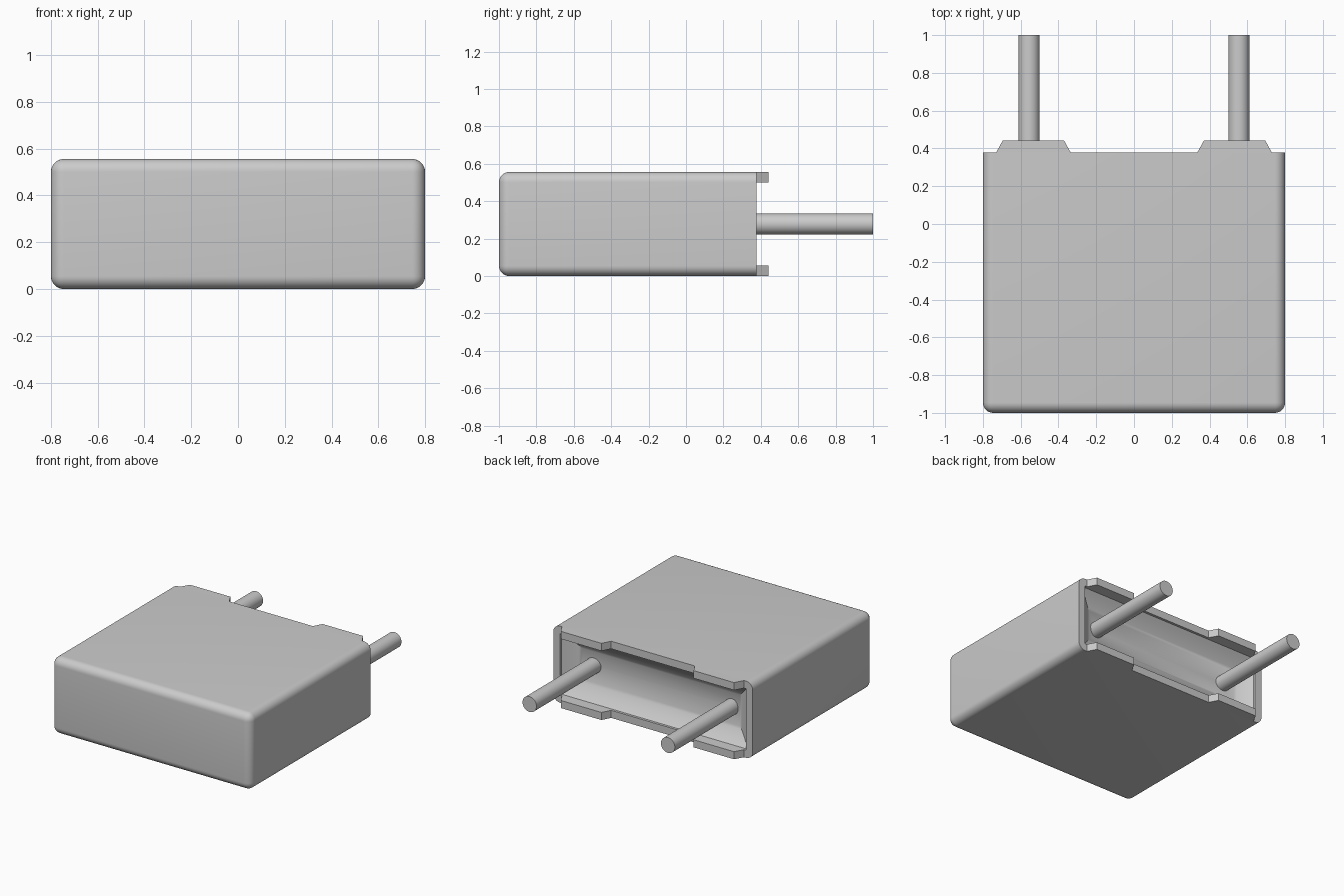
import bpy, bmesh, math

if "Cube" in bpy.data.objects:
    bpy.data.objects.remove(bpy.data.objects["Cube"])

HX, H, T = 0.8, 0.556, 0.055      # half width, height, wall / corner radius
YF, YB, YT = -1.0, 0.378, 0.442   # front, rim, tab end


def make(name, bm, smooth=True):
    bmesh.ops.recalc_face_normals(bm, faces=bm.faces)
    me = bpy.data.meshes.new(name)
    bm.to_mesh(me)
    bm.free()
    ob = bpy.data.objects.new(name, me)
    bpy.context.collection.objects.link(ob)
    if smooth:
        bpy.ops.object.select_all(action='DESELECT')
        ob.select_set(True)
        bpy.context.view_layer.objects.active = ob
        bpy.ops.object.shade_smooth_by_angle(angle=math.radians(35))
    return ob


def box(x0, x1, y0, y1, z0, z1):
    bm = bmesh.new()
    bmesh.ops.create_cube(bm, size=1)
    for v in bm.verts:
        v.co = (x1 if v.co.x > 0 else x0, y1 if v.co.y > 0 else y0, z1 if v.co.z > 0 else z0)
    return bm


# Case: rounded everywhere except around the open back
bm = box(-HX, HX, YF, YB, 0, H)
edges = [e for e in bm.edges if not all(v.co.y > 0 for v in e.verts)]
bmesh.ops.bevel(bm, geom=edges, offset=T, segments=8, profile=0.5, affect='EDGES')
case = make("case", bm)

# Cavity cut into the back
cutter = make("cavity_cutter", box(-HX + T, HX - T, 0.1, 0.6, T, H - T), False)
cutter.hide_render = True
cutter.hide_set(True)
mod = case.modifiers.new("cavity", 'BOOLEAN')
mod.operation = 'DIFFERENCE'
mod.solver = 'EXACT'
mod.object = cutter

# Potting fill: concave surface sinking from the walls, mitred at the corners
bm = bmesh.new()
N, rings = 12, []
mid = H / 2 - T
for i in range(N + 1):
    d = (mid - 0.001) * i / N
    y = 0.26 + 0.1 * (1 - i / N) ** 2
    x, z = HX - T - d, mid - d
    rings.append([bm.verts.new((sx * x, y, H / 2 + sz * z))
                  for sx, sz in ((-1, -1), (1, -1), (1, 1), (-1, 1))])
for a, b in zip(rings, rings[1:]):
    for k in range(4):
        m = (k + 1) % 4
        bm.faces.new((a[k], a[m], b[m], b[k]))
bm.faces.new(rings[-1])
back = [bm.verts.new((v.co.x, 0.1, v.co.z)) for v in rings[0]]
for k in range(4):
    m = (k + 1) % 4
    bm.faces.new((back[k], back[m], rings[0][m], rings[0][k]))
bm.faces.new(back)
make("potting_fill", bm)

# Stand-off tabs and wire leads, mirrored left and right
for s, side in ((-1, "left"), (1, "right")):
    for z0, level in ((0, "bottom"), (H - T, "top")):
        bm = bmesh.new()
        f = bm.faces.new([bm.verts.new((s * x, y, z0)) for x, y in
                          ((0.335, YB), (0.37, YT), (0.695, YT), (0.73, YB))])
        r = bmesh.ops.extrude_face_region(bm, geom=[f])
        for v in r["geom"]:
            if isinstance(v, bmesh.types.BMVert):
                v.co.z += T
        make(f"tab_{level}_{side}", bm, False)
    bpy.ops.mesh.primitive_cylinder_add(vertices=32, radius=0.056, depth=0.8,
                                        location=(s * 0.555, 0.6, H / 2),
                                        rotation=(math.pi / 2, 0, 0))
    bpy.context.object.name = f"lead_{side}"
    bpy.ops.object.shade_smooth_by_angle(angle=math.radians(35))
